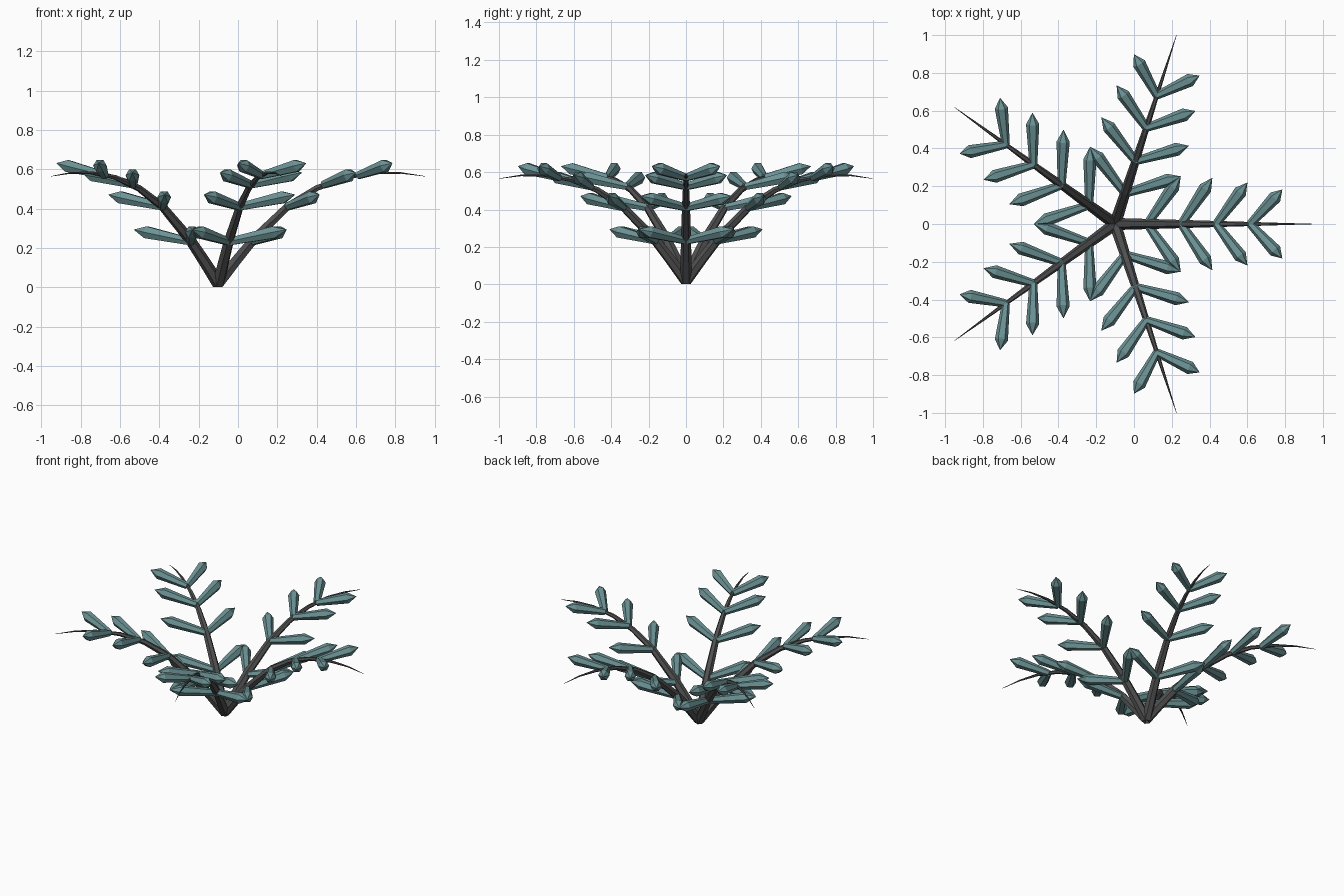
import bpy, bmesh, math
from mathutils import Vector, Matrix

if "Cube" in bpy.data.objects:
    bpy.data.objects.remove(bpy.data.objects["Cube"])

CX = -0.10                      # rosette centre on x
SIDES = 6


def material(name, rgb):
    m = bpy.data.materials.new(name)
    m.diffuse_color = (*rgb, 1)
    m.use_nodes = True
    m.node_tree.nodes["Principled BSDF"].inputs["Base Color"].default_value = m.diffuse_color
    return m


leaf_mat = material("teal_leaf", (0.15, 0.29, 0.30))
stem_mat = material("dark_stem", (0.08, 0.08, 0.08))


def tube(bm, points, radii, side_hint, turn=0.0):
    """Sweep a hexagon along points; zero radius makes a pointed end."""
    rings = []
    for i, (p, r) in enumerate(zip(points, radii)):
        t = (points[min(i + 1, len(points) - 1)] - points[max(i - 1, 0)]).normalized()
        a = (side_hint - t * side_hint.dot(t)).normalized()
        b = t.cross(a)
        if r == 0:
            rings.append([bm.verts.new(p)])
            continue
        ring = []
        for k in range(SIDES):
            ang = turn + 2 * math.pi * k / SIDES
            ring.append(bm.verts.new(p + (a * math.cos(ang) + b * math.sin(ang)) * r))
        rings.append(ring)
    for lo, hi in zip(rings, rings[1:]):
        for k in range(SIDES):
            n = (k + 1) % SIDES
            if len(hi) == 1:
                bm.faces.new((lo[k], lo[n], hi[0]))
            elif len(lo) == 1:
                bm.faces.new((lo[0], hi[n], hi[k]))
            else:
                bm.faces.new((lo[k], lo[n], hi[n], hi[k]))
    for ring in (rings[0], rings[-1]):
        if len(ring) > 1:
            bm.faces.new(ring)


def finish(bm, name, mat, angle):
    bmesh.ops.recalc_face_normals(bm, faces=bm.faces)
    me = bpy.data.meshes.new(name)
    bm.to_mesh(me)
    bm.free()
    me.materials.append(mat)
    ob = bpy.data.objects.new(name, me)
    ob.matrix_world = Matrix.Translation((CX, 0, 0)) @ Matrix.Rotation(angle, 4, 'Z')
    bpy.context.collection.objects.link(ob)


# arching stem profile: distance from centre, height
PATH = [(0, 0.02), (0.09, 0.135), (0.18, 0.245), (0.35, 0.41), (0.5, 0.505),
        (0.65, 0.56), (0.8, 0.583), (0.93, 0.582), (1.0515, 0.565)]
# leaf pairs: root distance, root height, horizontal length, spread angle
LEAVES = [(0.17, 0.232, 0.31, 55), (0.35, 0.41, 0.295, 56),
          (0.535, 0.522, 0.275, 53), (0.715, 0.57, 0.25, 47)]

for i in range(5):
    angle = math.radians(72 * i)

    # tapering stem
    bm = bmesh.new()
    pts = [Vector((r, 0, z)) for r, z in PATH]
    radii = [0.031 * (1 - r / 1.0515) + 0.001 for r, z in PATH]
    tube(bm, pts, radii, Vector((0, 1, 0)))
    finish(bm, f"stem_{i + 1}", stem_mat, angle)

    # pairs of crystal-shaped leaves
    bm = bmesh.new()
    for r, z, length, spread in LEAVES:
        for s in (1, -1):
            a = math.radians(spread) * s
            root = Vector((r, 0, z))
            axis = Vector((length * math.cos(a), length * math.sin(a), 0.062))
            side = Vector((-math.sin(a), math.cos(a), 0))
            tube(bm, [root + axis * f for f in (0, 0.78, 1)],
                 [0.021, 0.035, 0], side)
    finish(bm, f"leaves_{i + 1}", leaf_mat, angle)
